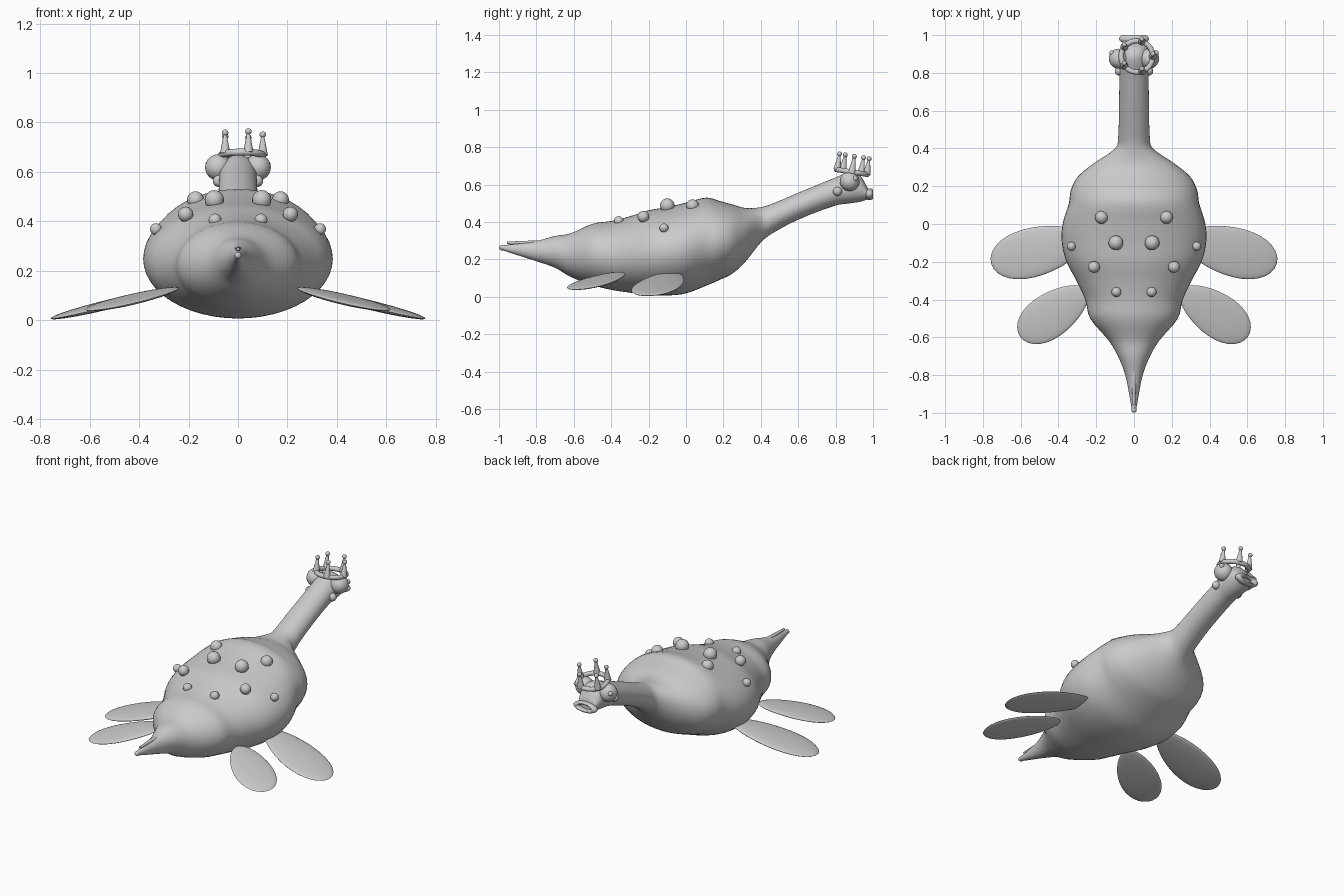
import bpy, bmesh, math
from mathutils import Vector, Matrix

if "Cube" in bpy.data.objects:
    bpy.data.objects.remove(bpy.data.objects["Cube"])

grey = bpy.data.materials.new("plain_grey")
grey.diffuse_color = (0.6, 0.6, 0.6, 1)
grey.use_nodes = True
grey.node_tree.nodes["Principled BSDF"].inputs["Base Color"].default_value = grey.diffuse_color


def make(name, bm, matrix=Matrix.Identity(4), angle=40):
    """Turn a bmesh into a smooth-shaded object."""
    bmesh.ops.transform(bm, matrix=matrix, verts=bm.verts)
    bmesh.ops.recalc_face_normals(bm, faces=bm.faces)
    mesh = bpy.data.meshes.new(name)
    bm.to_mesh(mesh)
    bm.free()
    ob = bpy.data.objects.new(name, mesh)
    bpy.context.collection.objects.link(ob)
    mesh.materials.append(grey)
    bpy.ops.object.select_all(action='DESELECT')
    ob.select_set(True)
    bpy.context.view_layer.objects.active = ob
    bpy.ops.object.shade_smooth_by_angle(angle=math.radians(angle))
    return ob


def ball(name, loc, r, seg=20):
    bm = bmesh.new()
    bmesh.ops.create_uvsphere(bm, u_segments=seg, v_segments=seg // 2 + 2, radius=r)
    return make(name, bm, Matrix.Translation(loc))


def cone(name, a, b, r1, r2):
    a, b = Vector(a), Vector(b)
    bm = bmesh.new()
    bmesh.ops.create_cone(bm, cap_ends=True, segments=16, radius1=r1, radius2=r2, depth=(b - a).length)
    rot = Vector((0, 0, 1)).rotation_difference(b - a).to_matrix().to_4x4()
    return make(name, bm, Matrix.Translation((a + b) / 2) @ rot)


def torus(name, R, r, matrix, n=36, m=14):
    bm = bmesh.new()
    rings = []
    for i in range(n):
        a = 2 * math.pi * i / n
        ring = []
        for j in range(m):
            t = 2 * math.pi * j / m
            d = R + r * math.cos(t)
            ring.append(bm.verts.new((d * math.cos(a), d * math.sin(a), r * math.sin(t))))
        rings.append(ring)
    for i in range(n):
        p, q = rings[i], rings[(i + 1) % n]
        for j in range(m):
            k = (j + 1) % m
            bm.faces.new((p[j], p[k], q[k], q[j]))
    return make(name, bm, matrix)


# Body, neck and tail: one loft of (y, half width, bottom, top)
PROFILE = [
    (-0.985, 0.011, 0.250, 0.274), (-0.90, 0.026, 0.222, 0.284),
    (-0.80, 0.046, 0.190, 0.298), (-0.70, 0.085, 0.155, 0.325),
    (-0.62, 0.132, 0.108, 0.338), (-0.50, 0.232, 0.062, 0.390),
    (-0.40, 0.258, 0.037, 0.405), (-0.30, 0.305, 0.022, 0.430),
    (-0.20, 0.357, 0.010, 0.462), (-0.10, 0.382, 0.007, 0.480),
    (0.00, 0.378, 0.018, 0.503), (0.11, 0.345, 0.060, 0.530),
    (0.18, 0.334, 0.090, 0.512), (0.25, 0.298, 0.125, 0.493),
    (0.32, 0.215, 0.190, 0.474), (0.40, 0.100, 0.290, 0.479),
    (0.46, 0.084, 0.338, 0.497), (0.60, 0.080, 0.412, 0.556),
    (0.80, 0.077, 0.488, 0.638), (0.88, 0.078, 0.500, 0.668),
    (0.93, 0.072, 0.508, 0.650), (0.97, 0.058, 0.520, 0.585),
]


def section(i, t):
    """Cubic blend between neighbouring profile rows."""
    p = PROFILE
    h = p[i + 1][0] - p[i][0]

    def slope(k, c):
        lo, hi = max(k - 1, 0), min(k + 1, len(p) - 1)
        return (p[hi][c] - p[lo][c]) / (p[hi][0] - p[lo][0])

    out = [p[i][0] + h * t]
    for c in (1, 2, 3):
        out.append((2 * t**3 - 3 * t**2 + 1) * p[i][c] + (t**3 - 2 * t**2 + t) * h * slope(i, c)
                   + (3 * t**2 - 2 * t**3) * p[i + 1][c] + (t**3 - t**2) * h * slope(i + 1, c))
    return out


bm = bmesh.new()
N, STEPS = 48, 4
rows = [section(i, s / STEPS) for i in range(len(PROFILE) - 1) for s in range(STEPS)]
rows.append(PROFILE[-1])
loops = []
for y, w, lo, hi in rows:
    loops.append([bm.verts.new((w * math.cos(2 * math.pi * k / N), y,
                                (lo + hi) / 2 + (hi - lo) / 2 * math.sin(2 * math.pi * k / N)))
                  for k in range(N)])
for p, q in zip(loops, loops[1:]):
    for k in range(N):
        bm.faces.new((p[k], p[(k + 1) % N], q[(k + 1) % N], q[k]))
bm.faces.new(loops[0])
bm.faces.new(loops[-1])
make("body", bm)

# Tail tip and the thin spine above it
ball("tail_tip", (0, -0.985, 0.262), 0.014)
cone("tail_spine", (0, -0.78, 0.288), (0, -0.957, 0.288), 0.014, 0.007)


def flipper(name, side, centre, length, width, thick, yaw, pitch):
    """Flattened egg, broader at the outer end."""
    bm = bmesh.new()
    bmesh.ops.create_uvsphere(bm, u_segments=32, v_segments=16, radius=1)
    for v in bm.verts:
        v.co = (v.co.x * length, v.co.y * width * (1 + 0.18 * v.co.x), v.co.z * thick)
    m = (Matrix.Diagonal((side, 1, 1, 1)) @ Matrix.Translation(centre)
         @ Matrix.Rotation(-yaw, 4, 'Z') @ Matrix.Rotation(pitch, 4, 'Y'))
    make(name, bm, m, 60)


# Mirrored parts: flippers, eyes, ears, back bumps
BUMPS = [(0.172, 0.035, 0.487, 0.034), (0.096, -0.10, 0.487, 0.039), (0.212, -0.228, 0.428, 0.031),
         (0.093, -0.36, 0.405, 0.026), (0.332, -0.118, 0.368, 0.024)]
for side, tag in ((-1, "left"), (1, "right")):
    flipper("front_flipper_" + tag, side, (0.505, -0.142, 0.068), 0.268, 0.128, 0.018,
            math.radians(15), math.radians(13.5))
    flipper("rear_flipper_" + tag, side, (0.425, -0.472, 0.085), 0.222, 0.115, 0.016,
            math.radians(35), math.radians(12))
    ball("eye_" + tag, (side * 0.080, 0.875, 0.618), 0.053, 28)
    ball("pupil_" + tag, (side * 0.117, 0.905, 0.632), 0.014)
    ball("ear_" + tag, (side * 0.078, 0.81, 0.563), 0.024)
    for i, (x, y, z, r) in enumerate(BUMPS):
        ball(f"back_bump_{tag}_{i}", (side * x, y, z), r)

# Round lips at the end of the snout
torus("lips", 0.058, 0.021, Matrix.Translation((0, 0.981, 0.548))
      @ Matrix.Diagonal((1, 0.9, 0.62, 1)) @ Matrix.Rotation(math.pi / 2, 4, 'X')
      @ Matrix.Diagonal((1, 0.64, 1, 1)))

# Crown: slightly tilted band with five ball-tipped spikes
crown = Matrix.Translation((0.016, 0.887, 0.667)) @ Matrix.Rotation(math.radians(-9), 4, 'X')
torus("crown_band", 0.084, 0.014, crown)
for i in range(5):
    a = 2 * math.pi * i / 5
    x, y = 0.084 * math.cos(a), 0.084 * math.sin(a)
    cone(f"crown_spike_{i}", crown @ Vector((x, y, 0)), crown @ Vector((x, y, 0.085)), 0.021, 0.005)
    ball(f"crown_ball_{i}", crown @ Vector((x, y, 0.085)), 0.013, 16)
